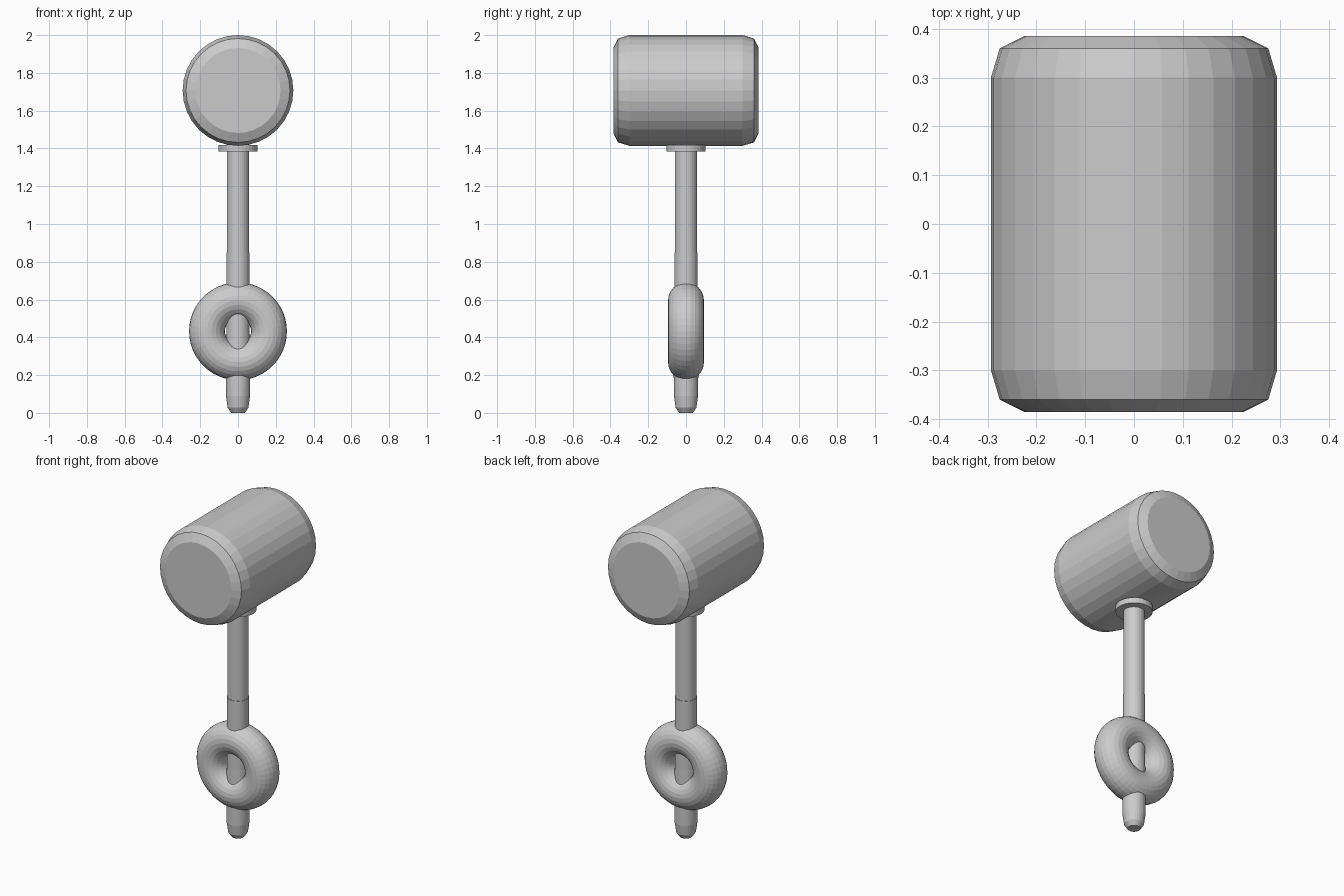
import bpy, bmesh, math
from mathutils import Matrix

if "Cube" in bpy.data.objects:
    bpy.data.objects.remove(bpy.data.objects["Cube"])

grey = bpy.data.materials.new("plain_grey")
grey.diffuse_color = (0.6, 0.6, 0.6, 1)
grey.use_nodes = True
grey.node_tree.nodes["Principled BSDF"].inputs["Base Color"].default_value = grey.diffuse_color


def lathe(name, profile, sides=32, matrix=Matrix()):
    """Closed solid turned round z from (radius, height) points, low to high."""
    bm = bmesh.new()
    rings = []
    for r, h in profile:
        rings.append([bm.verts.new((r * math.cos(2 * math.pi * i / sides),
                                    r * math.sin(2 * math.pi * i / sides), h))
                      for i in range(sides)])
    for low, high in zip(rings, rings[1:]):
        for i in range(sides):
            j = (i + 1) % sides
            bm.faces.new((low[i], low[j], high[j], high[i]))
    bm.faces.new(rings[0][::-1])
    bm.faces.new(rings[-1])
    bm.transform(matrix)
    mesh = bpy.data.meshes.new(name)
    bm.to_mesh(mesh)
    bm.free()
    mesh.materials.append(grey)
    obj = bpy.data.objects.new(name, mesh)
    bpy.context.collection.objects.link(obj)
    return obj


# Mallet head: barrel lying along y with double-chamfered ends
half = [(0.293, 0.30), (0.275, 0.36), (0.225, 0.385)]
lathe("mallet_head", [(r, -h) for r, h in reversed(half)] + half,
      matrix=Matrix.Translation((0, 0, 1.707)) @ Matrix.Rotation(math.pi / 2, 4, 'X'))

# Collar under the head
lathe("collar", [(0.103, 1.383), (0.103, 1.417)])

# Shaft runs into the head; grip is slightly thicker with a tapered tip
lathe("shaft", [(0.059, 0.80), (0.059, 1.45)])
lathe("grip", [(0.036, 0.0), (0.055, 0.028), (0.064, 0.09), (0.065, 0.20),
               (0.062, 0.43), (0.062, 0.85)])

# Ring guard around the grip
bpy.ops.mesh.primitive_torus_add(major_segments=48, minor_segments=24,
                                 major_radius=0.164, minor_radius=0.095,
                                 location=(0, 0, 0.432), rotation=(math.pi / 2, 0, 0))
ring = bpy.context.object
ring.name = "ring_guard"
ring.data.materials.append(grey)
